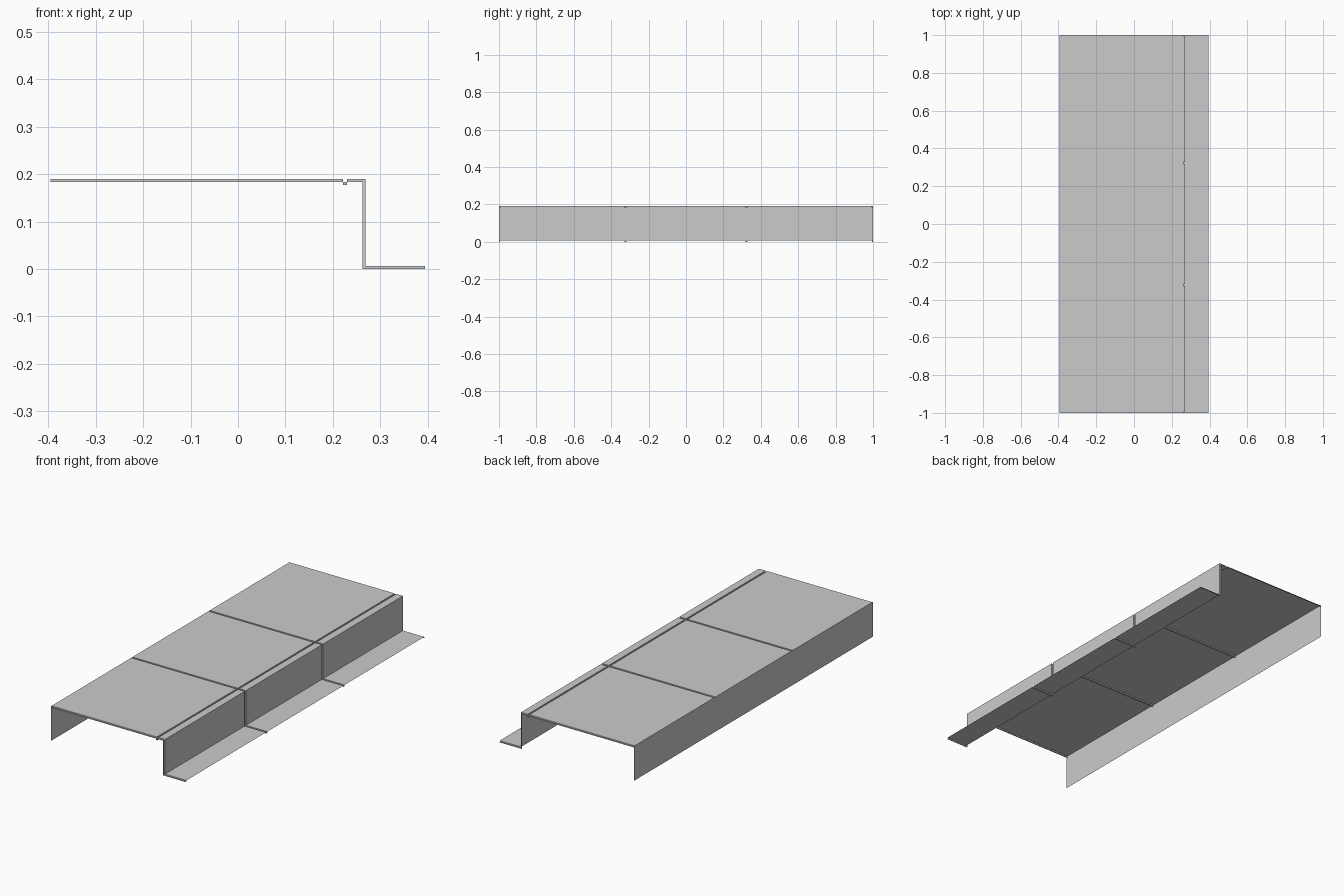
import bpy, bmesh

cube = bpy.data.objects.get("Cube")
if cube:
    bpy.data.objects.remove(cube, do_unlink=True)

# Single plain grey finish
grey = bpy.data.materials.new("light_grey")
grey.use_nodes = True
colour = (0.6, 0.6, 0.6, 1)
grey.diffuse_color = colour
grey.node_tree.nodes["Principled BSDF"].inputs["Base Color"].default_value = colour

LEFT, RIGHT = -0.395, 0.394      # outer edges in x
TOP, DEPTH = 0.19, 0.0065        # deck height and groove depth
SLOT_A, SLOT_B = 0.221, 0.23     # long slot near the step edge
RISER = 0.269


def profile(sink):
    """Step section: deck, long slot, riser and low ledge, sunk inwards by sink."""
    z = TOP - sink
    low = DEPTH - sink
    return [(LEFT, z), (SLOT_A, z), (SLOT_A, z - DEPTH), (SLOT_B, z - DEPTH),
            (SLOT_B, z), (RISER - sink, z), (RISER - sink, low), (RIGHT, low)]


def loft(name, sections):
    """Skin a row of open sections (y, points) into a sheet."""
    bm = bmesh.new()
    rows = [[bm.verts.new((x, y, z)) for x, z in pts] for y, pts in sections]
    for a, b in zip(rows, rows[1:]):
        for i in range(len(a) - 1):
            bm.faces.new((a[i], b[i], b[i + 1], a[i + 1]))
    # Drop the flat slivers where the slot walls cross a groove wall
    slivers = [f for f in bm.faces if f.calc_area() < 1e-8]
    bmesh.ops.delete(bm, geom=slivers, context='FACES_ONLY')
    bmesh.ops.recalc_face_normals(bm, faces=bm.faces)
    mesh = bpy.data.meshes.new(name)
    bm.to_mesh(mesh)
    bm.free()
    mesh.materials.append(grey)
    obj = bpy.data.objects.new(name, mesh)
    bpy.context.collection.objects.link(obj)
    return obj


# Three panels split by sunken cross grooves, with a half groove at each end
raised, sunk = profile(0), profile(DEPTH)
sections = [(-1, sunk)]
for start, end in ((-0.994, -0.328), (-0.318, 0.318), (0.328, 0.994)):
    sections += [(start, sunk), (start, raised), (end, raised), (end, sunk)]
sections.append((1, sunk))
loft("stepped_deck", sections)

# Thin skirt closing the far long side
skirt = [(LEFT, DEPTH), (LEFT, TOP)]
loft("side_skirt", [(-1, skirt), (1, skirt)])
